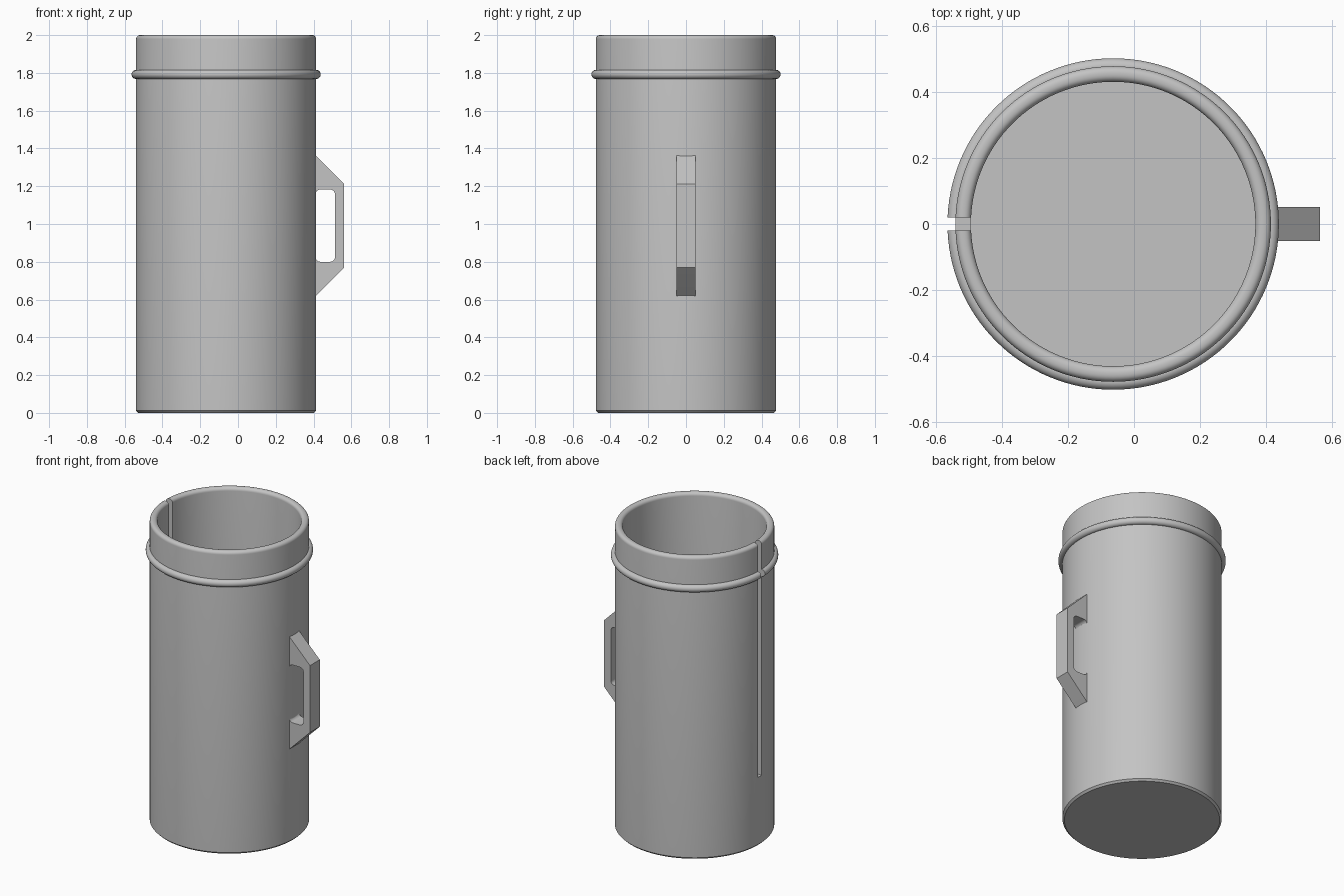
import bpy, bmesh, math
from mathutils import Vector

if "Cube" in bpy.data.objects:
    bpy.data.objects.remove(bpy.data.objects["Cube"], do_unlink=True)

GREY = (0.55, 0.55, 0.55, 1)
CX = -0.063          # axis of the cup
R_OUT, R_IN, TOP = 0.477, 0.43, 2.0
SEGMENTS = 128

grey = bpy.data.materials.new("plain grey")
grey.use_nodes = True
grey.diffuse_color = GREY
grey.node_tree.nodes["Principled BSDF"].inputs["Base Color"].default_value = GREY


def make_object(name, bm):
    bmesh.ops.recalc_face_normals(bm, faces=bm.faces)
    mesh = bpy.data.meshes.new(name)
    bm.to_mesh(mesh)
    bm.free()
    mesh.materials.append(grey)
    obj = bpy.data.objects.new(name, mesh)
    bpy.context.collection.objects.link(obj)
    return obj


def arc(cx, cz, r, start, end, steps):
    """Points on an arc, angles in degrees."""
    angles = [math.radians(start + (end - start) * i / steps) for i in range(steps + 1)]
    return [(cx + r * math.cos(a), cz + r * math.sin(a)) for a in angles]


def lathe(name, profile, closed=False):
    """Spin an (r, z) profile around the cup's axis."""
    bm = bmesh.new()
    verts = [bm.verts.new((r, 0, z)) for r, z in profile]
    edges = [bm.edges.new(pair) for pair in zip(verts, verts[1:])]
    if closed:
        edges.append(bm.edges.new((verts[-1], verts[0])))
    bmesh.ops.spin(bm, geom=verts + edges, cent=(0, 0, 0), axis=(0, 0, 1),
                   angle=math.tau, steps=SEGMENTS, use_merge=True)
    bmesh.ops.remove_doubles(bm, verts=bm.verts, dist=1e-5)
    bmesh.ops.translate(bm, verts=bm.verts, vec=(CX, 0, 0))
    return make_object(name, bm)


def prism(name, outline, half):
    """Extrude an (x, z) outline along y, centred on y = 0."""
    bm = bmesh.new()
    face = bm.faces.new([bm.verts.new((x, -half, z)) for x, z in outline])
    moved = bmesh.ops.extrude_face_region(bm, geom=[face])["geom"]
    bmesh.ops.translate(bm, vec=Vector((0, 2 * half, 0)),
                        verts=[v for v in moved if isinstance(v, bmesh.types.BMVert)])
    return make_object(name, bm)


def activate(obj):
    bpy.ops.object.select_all(action="DESELECT")
    obj.select_set(True)
    bpy.context.view_layer.objects.active = obj


def cut(obj, cutter):
    mod = obj.modifiers.new("cut", "BOOLEAN")
    mod.operation, mod.solver, mod.object = "DIFFERENCE", "EXACT", cutter
    activate(obj)
    bpy.ops.object.modifier_apply(modifier=mod.name)


# Cup wall and floor, with a rounded rim and an eased bottom edge
FLOOR, RIM, EASE = 0.05, 0.021, 0.012
profile = [(0, 0), (R_OUT - EASE, 0), (R_OUT, EASE)]
profile += arc(R_OUT - RIM, TOP - RIM, RIM, 0, 90, 6)
profile += arc(R_IN + RIM, TOP - RIM, RIM, 90, 180, 6)
profile += [(R_IN, FLOOR), (0, FLOOR)]
body = lathe("cup_body", profile)

# Round band below the rim
band = lathe("rim_band", arc(R_OUT, 1.792, 0.024, 0, 345, 23), closed=True)

# Narrow slot through wall and band on the right side
slot = prism("slot_cutter", [(-0.7, 0.455), (-0.4, 0.455), (-0.4, 2.1), (-0.7, 2.1)], 0.019)
cut(body, slot)
cut(band, slot)

# Handle with a rounded grip opening
handle = prism("handle", [(0.385, 0.595), (0.414, 0.622), (0.562, 0.77),
                          (0.562, 1.212), (0.414, 1.36), (0.385, 1.389)], 0.051)
x0, x1, z0, z1, r = 0.411, 0.513, 0.80, 1.182, 0.024
grip = (arc(x1 - r, z0 + r, r, -90, 0, 6) + arc(x1 - r, z1 - r, r, 0, 90, 6)
        + arc(x0 + r, z1 - r, r, 90, 180, 6) + arc(x0 + r, z0 + r, r, 180, 270, 6))
opening = prism("grip_cutter", grip, 0.1)
cut(handle, opening)

for helper in (slot, opening):
    bpy.data.objects.remove(helper, do_unlink=True)

for part in (body, band, handle):
    activate(part)
    bpy.ops.object.shade_smooth_by_angle(angle=math.radians(30))
